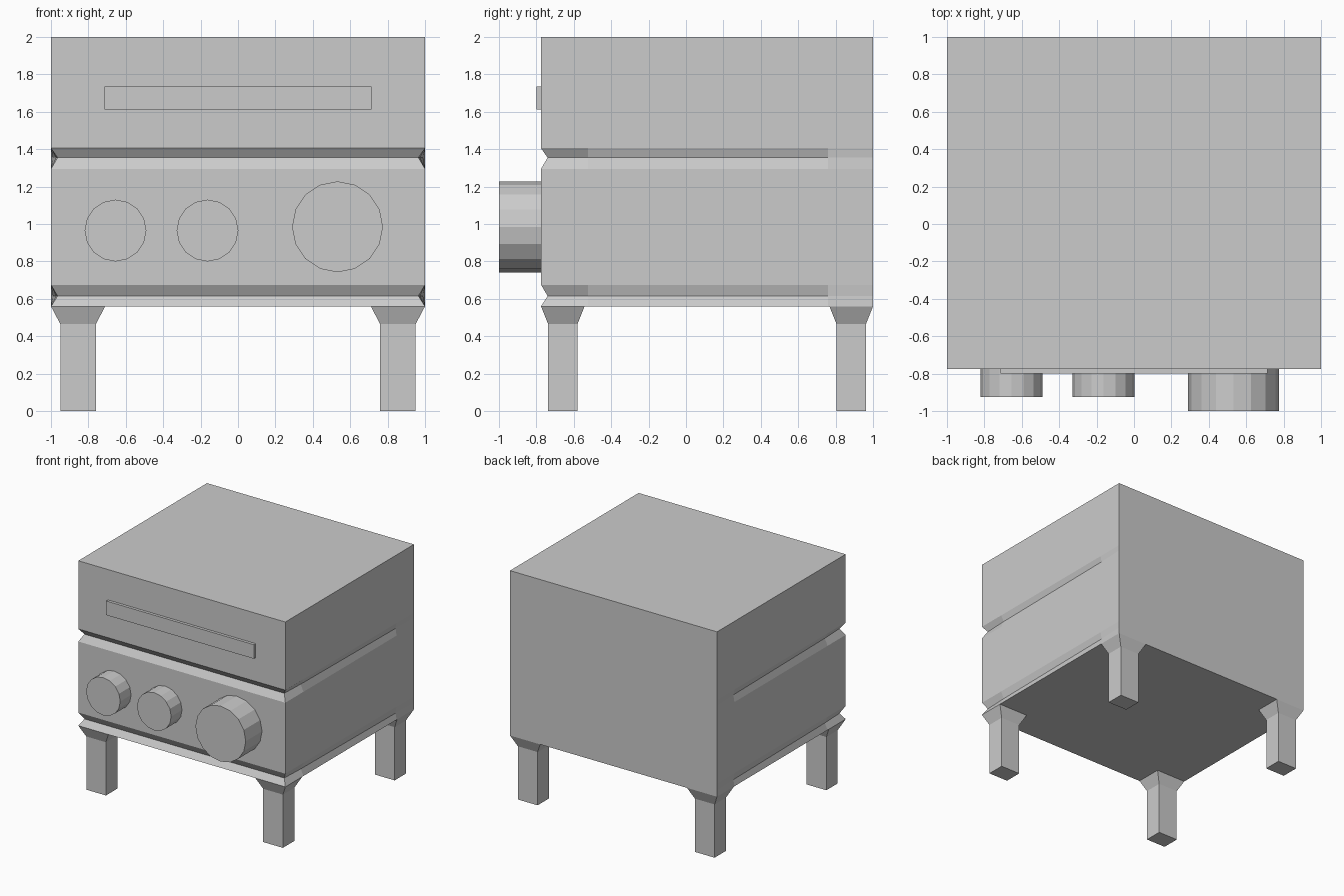
import bpy, bmesh
from math import pi
from mathutils import Matrix

if "Cube" in bpy.data.objects:
    bpy.data.objects.remove(bpy.data.objects["Cube"])

FRONT, BACK = -0.775, 1.0


def make_object(name, bm):
    bmesh.ops.recalc_face_normals(bm, faces=bm.faces)
    mesh = bpy.data.meshes.new(name)
    bm.to_mesh(mesh)
    bm.free()
    obj = bpy.data.objects.new(name, mesh)
    bpy.context.collection.objects.link(obj)
    return obj


def loft(name, rings):
    """Skin a stack of equal-length point rings and cap both ends."""
    bm = bmesh.new()
    loops = [[bm.verts.new(p) for p in ring] for ring in rings]
    n = len(loops[0])
    for a, b in zip(loops, loops[1:]):
        for i in range(n):
            j = (i + 1) % n
            bm.faces.new((a[i], a[j], b[j], b[i]))
    bm.faces.new(loops[0][::-1])
    bm.faces.new(loops[-1])
    return make_object(name, bm)


def rect(x0, x1, y0, y1, z):
    return [(x0, y0, z), (x1, y0, z), (x1, y1, z), (x0, y1, z)]


def body_ring(z, d):
    """Cabinet outline; grooves are deepest at the front and fade to the back."""
    side = [(1 - d, FRONT + d), (1 - 0.75 * d, -0.525),
            (1 - 0.3 * d, 0.76), (1, BACK)]
    return ([(x, y, z) for x, y in side] +
            [(-x, y, z) for x, y in reversed(side)])


# Cabinet with two V grooves
levels = [(0.56, 0), (0.615, 0.035), (0.675, 0), (1.295, 0),
          (1.355, 0.035), (1.405, 0), (2.0, 0)]
loft("cabinet", [body_ring(z, d) for z, d in levels])

# Flared legs, mirrored left/right and front/back
mid_y = (FRONT + BACK) / 2
for sx, side in ((-1, "left"), (1, "right")):
    for sy, end in ((1, "front"), (-1, "back")):
        rings = []
        for x0, x1, y0, y1, z in ((0.76, 0.95, -0.737, -0.58, 0),
                                  (0.76, 0.95, -0.737, -0.58, 0.465),
                                  (0.71, 1.0, FRONT, -0.542, 0.56)):
            rings.append([(sx * x, mid_y + sy * (y - mid_y), z)
                          for x, y, z in rect(x0, x1, y0, y1, z)])
        loft(f"{end}_{side}_leg", rings)

# Drawer handle strip
loft("handle", [rect(-0.713, 0.713, -0.80, FRONT + 0.005, z) for z in (1.612, 1.735)])

# Round knobs on the front panel
for name, x, z, r, tip in (("left_knob", -0.655, 0.965, 0.165, -0.925),
                           ("middle_knob", -0.163, 0.965, 0.165, -0.925),
                           ("large_knob", 0.532, 0.985, 0.243, -1.0)):
    depth = FRONT + 0.005 - tip
    bm = bmesh.new()
    bmesh.ops.create_cone(
        bm, cap_ends=True, segments=16, radius1=r, radius2=r, depth=depth,
        matrix=Matrix.Translation((x, tip + depth / 2, z)) @ Matrix.Rotation(pi / 2, 4, 'X'))
    make_object(name, bm)
